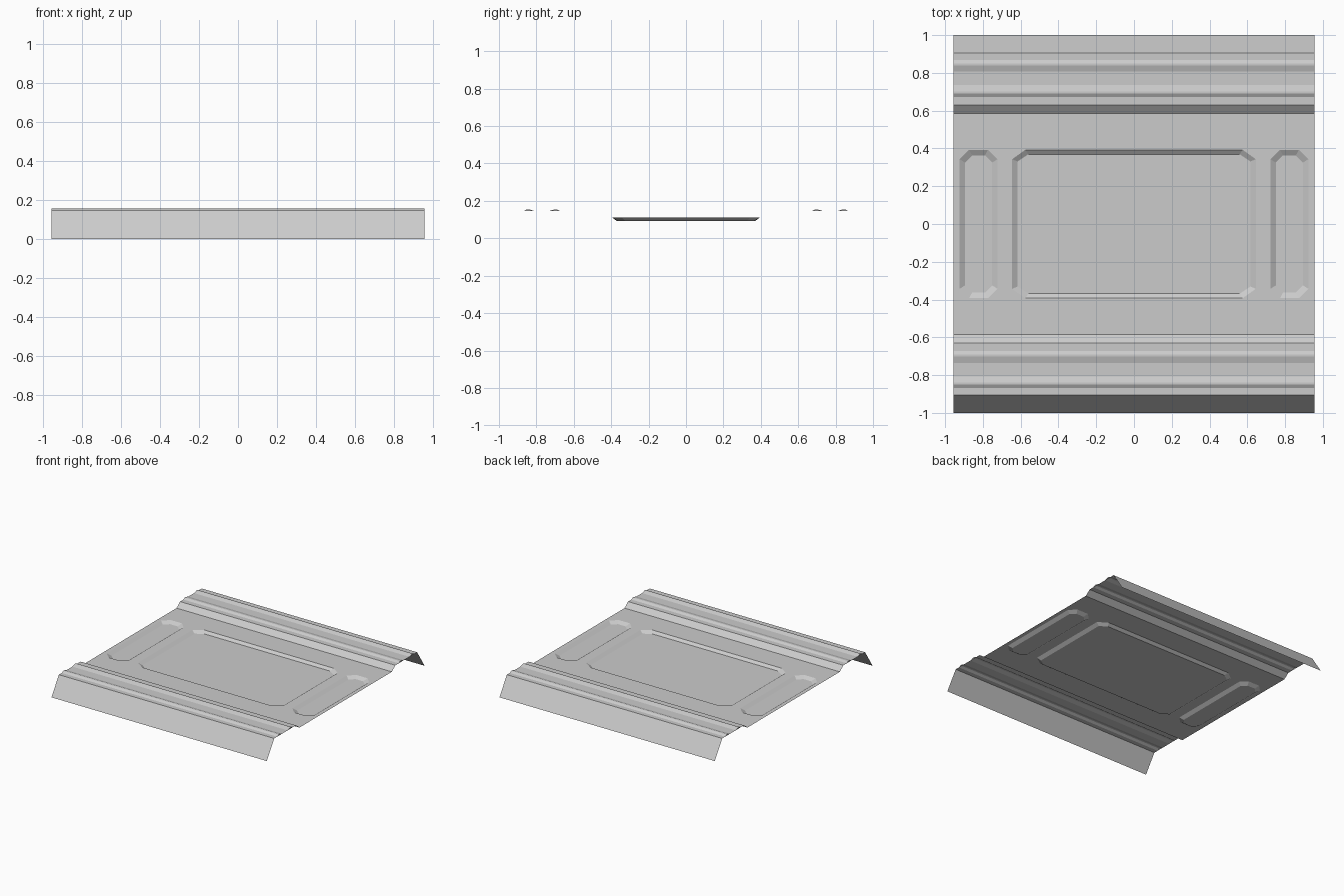
import bpy, bmesh

cube = bpy.data.objects.get("Cube")
if cube:
    bpy.data.objects.remove(cube, do_unlink=True)

HALF = 0.955      # half width of the sheet
DECK = 0.11       # height of the middle deck
FLOOR = 0.092     # height of the pressed panel floors
RIM = 0.145       # height of the raised borders

steel = bpy.data.materials.new("light grey steel")
steel.use_nodes = True
grey = (0.6, 0.6, 0.6, 1)
steel.diffuse_color = grey
steel.node_tree.nodes["Principled BSDF"].inputs["Base Color"].default_value = grey


def finish(name, bm):
    bmesh.ops.remove_doubles(bm, verts=bm.verts, dist=0.0001)
    mesh = bpy.data.meshes.new(name)
    bm.to_mesh(mesh)
    bm.free()
    mesh.materials.append(steel)
    obj = bpy.data.objects.new(name, mesh)
    bpy.context.collection.objects.link(obj)
    return obj


def face_towards(bm, points, direction):
    face = bm.faces.new([bm.verts.new(p) for p in points])
    face.normal_update()
    if sum(a * b for a, b in zip(face.normal, direction)) < 0:
        face.normal_flip()


# Ribbed border: profile from the outer flange to the middle deck
TOP = RIM + 0.01
outer_rib = [(0.868, RIM), (0.85, TOP), (0.838, TOP), (0.808, RIM)]
inner_rib = [(0.735, RIM), (0.702, TOP), (0.69, TOP), (0.672, RIM)]
profile = [(1, 0), (0.905, RIM)] + outer_rib + inner_rib + [(0.63, RIM), (0.585, DECK)]


def border(name, side):
    bm = bmesh.new()
    for (y0, z0), (y1, z1) in zip(profile, profile[1:]):
        face_towards(bm, [(-HALF, side * y0, z0), (HALF, side * y0, z0),
                          (HALF, side * y1, z1), (-HALF, side * y1, z1)], (0, 0, 1))
    # Small end caps close the ribs
    for rib in (outer_rib, inner_rib):
        for end in (-1, 1):
            face_towards(bm, [(end * HALF, side * y, z) for y, z in rib], (end, 0, 0))
    finish(name, bm)


border("front_border", -1)
border("back_border", 1)


# Pressed panels: octagonal outlines with sloping walls
def octagon(cx, hx, hy, cut_x, cut_y, z):
    corner = [(hx, hy - cut_y), (hx - cut_x, hy)]
    quarter = corner + [(-x, y) for x, y in reversed(corner)]
    points = quarter + [(-x, -y) for x, y in quarter]
    return [(cx + x, y, z) for x, y in points]


def panel(name, cx, hx, cut_x, cut_y, wall_x, wall_y):
    top = octagon(cx, hx, 0.393, cut_x, cut_y, DECK)
    low = octagon(cx, hx - wall_x, 0.393 - wall_y, cut_x - 0.012, cut_y - 0.012, FLOOR)
    bm = bmesh.new()
    for i in range(8):
        j = (i + 1) % 8
        face_towards(bm, [top[i], top[j], low[j], low[i]], (0, 0, 1))
    face_towards(bm, low, (0, 0, 1))
    finish(name, bm)
    return top


outlines = [
    panel("centre_panel", 0, 0.645, 0.07, 0.05, 0.028, 0.024),
    panel("left_panel", 0.823, 0.1, 0.05, 0.05, 0.028, 0.03),
    panel("right_panel", -0.823, 0.1, 0.05, 0.05, 0.028, 0.03),
]

# Middle deck filled around the panel openings
bm = bmesh.new()
deck_edge = [(-HALF, -0.585, DECK), (HALF, -0.585, DECK),
             (HALF, 0.585, DECK), (-HALF, 0.585, DECK)]
for loop in [deck_edge] + outlines:
    verts = [bm.verts.new(p) for p in loop]
    for a, b in zip(verts, verts[1:] + verts[:1]):
        bm.edges.new((a, b))
bmesh.ops.triangle_fill(bm, use_beauty=True, use_dissolve=False,
                        edges=bm.edges[:], normal=(0, 0, 1))
for face in bm.faces:
    face.normal_update()
    if face.normal.z < 0:
        face.normal_flip()
finish("middle_deck", bm)
